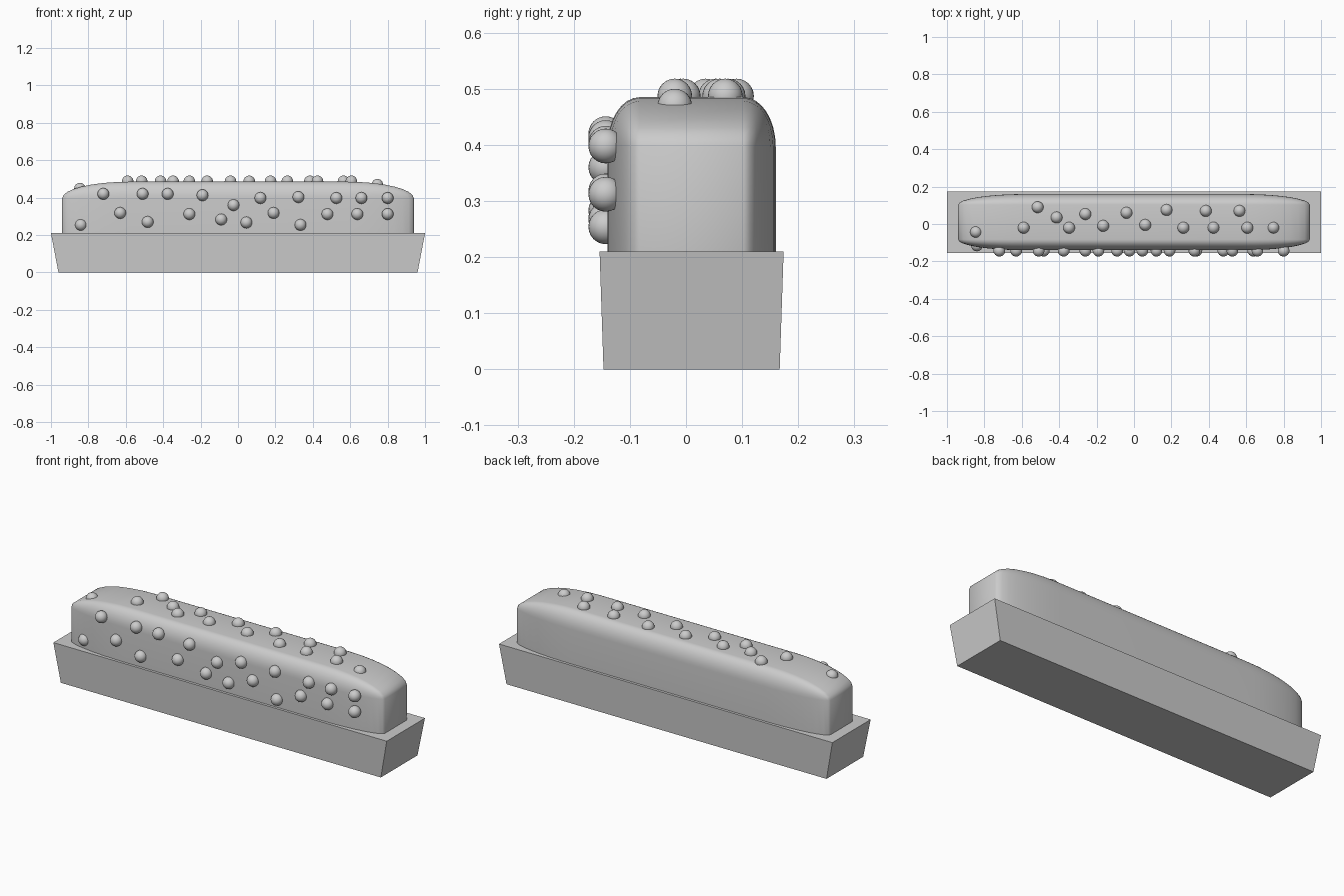
import bpy, bmesh
from mathutils import Vector

if "Cube" in bpy.data.objects:
    bpy.data.objects.remove(bpy.data.objects["Cube"])


def add_object(name, bm, smooth=False):
    mesh = bpy.data.meshes.new(name)
    bmesh.ops.recalc_face_normals(bm, faces=bm.faces)
    bm.to_mesh(mesh)
    bm.free()
    for p in mesh.polygons:
        p.use_smooth = smooth
    obj = bpy.data.objects.new(name, mesh)
    bpy.context.collection.objects.link(obj)
    return obj


CY = 0.01  # planter centre line, offset because berries stick out in front

# Tapered planter trough
bm = bmesh.new()
bmesh.ops.create_cube(bm, size=2)
for v in bm.verts:
    top = v.co.z > 0
    v.co = Vector((v.co.x * (1.0 if top else 0.96),
                   v.co.y * (0.164 if top else 0.157) + CY,
                   0.21 if top else 0))
add_object("planter_trough", bm)

# Hedge: rounded cube stretched lengthwise, lower part sunk in the trough
bm = bmesh.new()
bmesh.ops.create_cube(bm, size=1)
bmesh.ops.bevel(bm, geom=bm.edges[:], offset=0.19, segments=8,
                profile=0.5, affect='EDGES')
bmesh.ops.scale(bm, vec=(1.88, 0.30, 0.465), verts=bm.verts)
bmesh.ops.translate(bm, vec=(0, CY, 0.2525), verts=bm.verts)
add_object("hedge", bm, smooth=True)

# Berries on the front face (x, z) and on the top (x, y)
front = [(-.84, .254), (-.72, .42), (-.63, .318), (-.51, .42), (-.483, .27),
         (-.376, .42), (-.26, .312), (-.19, .413), (-.09, .283), (-.024, .36),
         (.045, .267), (.12, .398), (.19, .318), (.323, .403), (.334, .254),
         (.478, .312), (.526, .398), (.638, .312), (.66, .398), (.80, .398),
         (.80, .312)]
top = [(-.845, -.043), (-.59, -.02), (-.515, .09), (-.414, .035),
       (-.347, -.02), (-.26, .053), (-.165, -.01), (-.04, .06), (.06, -.005),
       (.174, .075), (.264, -.02), (.384, .07), (.425, -.02), (.564, .07),
       (.606, -.02), (.745, -.02)]
top_heights = {-.845: .448, .745: .469}  # end berries sit lower on the curve
spots = [(x, -.115 if x < -.8 else -.143, z) for x, z in front]
spots += [(x, y, top_heights.get(x, .487)) for x, y in top]
for i, spot in enumerate(spots):
    bm = bmesh.new()
    bmesh.ops.create_uvsphere(bm, u_segments=24, v_segments=12, radius=0.031)
    bmesh.ops.translate(bm, vec=spot, verts=bm.verts)
    add_object(f"berry_{i + 1}", bm, smooth=True)
